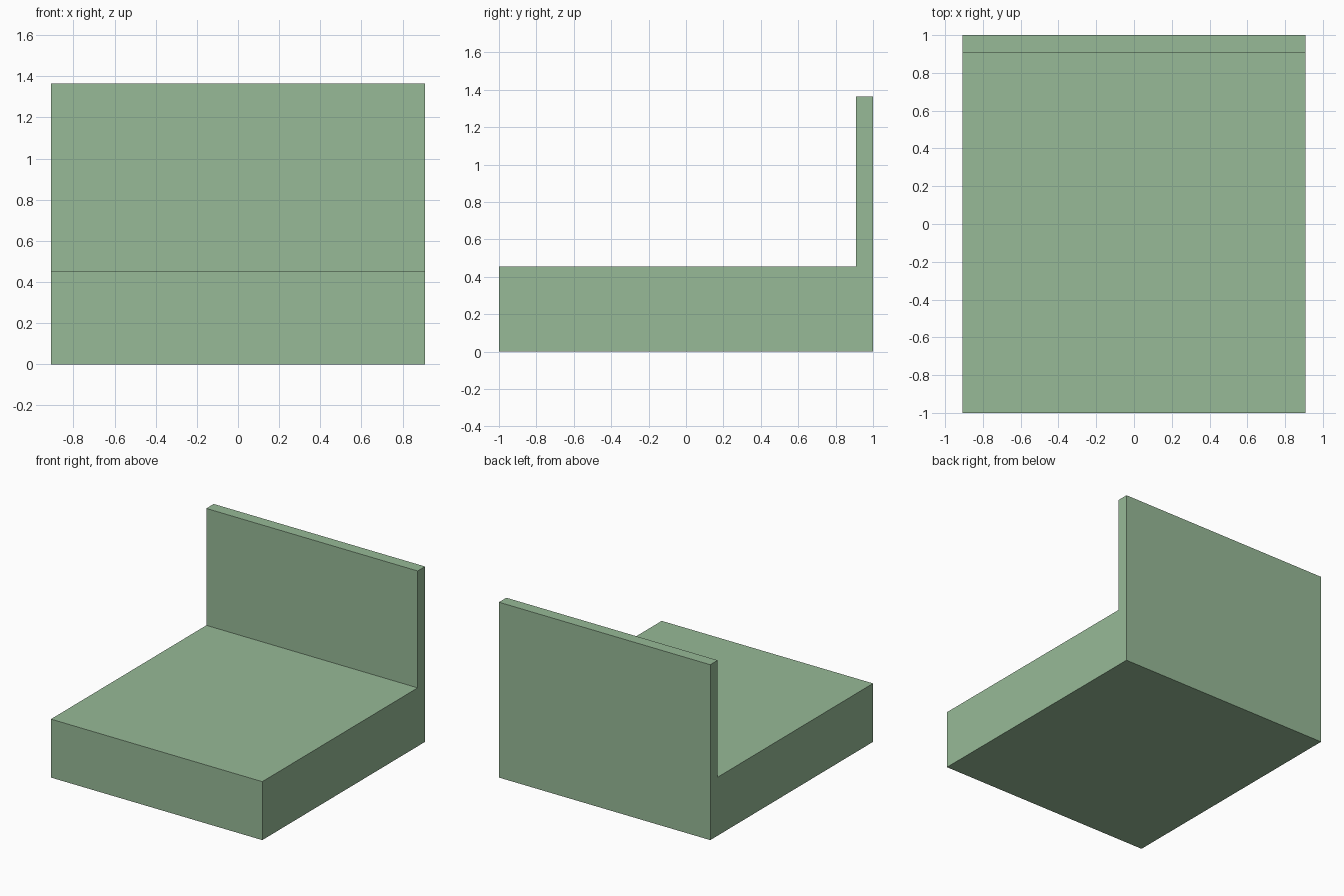
import bpy
import bmesh

if "Cube" in bpy.data.objects:
    bpy.data.objects.remove(bpy.data.objects["Cube"])

U = 1 / 11                      # design module: the model is 22 modules deep
HALF_WIDTH = 10 * U

# L-shaped side profile (y, z): thick base with a thin upright at the back
profile = [(-11, 0), (11, 0), (11, 15), (10, 15), (10, 5), (-11, 5)]

# Sweep the profile across the width
bm = bmesh.new()
side = bm.faces.new([bm.verts.new((-HALF_WIDTH, y * U, z * U)) for y, z in profile])
swept = bmesh.ops.extrude_face_region(bm, geom=[side])["geom"]
bmesh.ops.translate(bm, vec=(2 * HALF_WIDTH, 0, 0),
                    verts=[v for v in swept if isinstance(v, bmesh.types.BMVert)])
bmesh.ops.recalc_face_normals(bm, faces=bm.faces)

mesh = bpy.data.meshes.new("base_with_back_panel")
bm.to_mesh(mesh)
bm.free()
body = bpy.data.objects.new("base_with_back_panel", mesh)
bpy.context.collection.objects.link(body)

# Soft green finish
green = bpy.data.materials.new("soft_green")
green.diffuse_color = (0.31, 0.49, 0.31, 1)
green.use_nodes = True
green.node_tree.nodes["Principled BSDF"].inputs["Base Color"].default_value = green.diffuse_color
mesh.materials.append(green)
